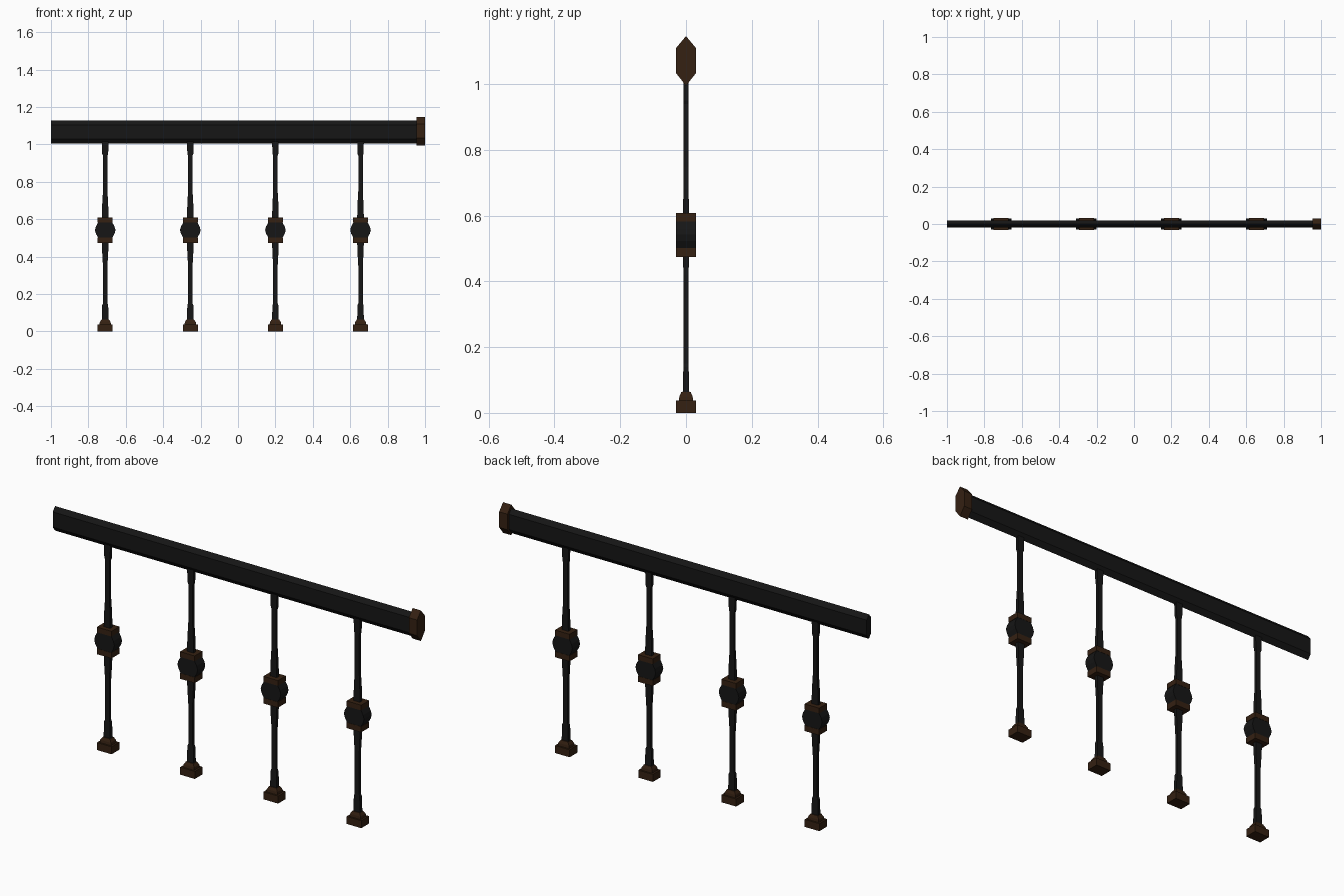
import bpy, bmesh

if "Cube" in bpy.data.objects:
    bpy.data.objects.remove(bpy.data.objects["Cube"])


def material(name, rgb):
    m = bpy.data.materials.new(name)
    m.diffuse_color = (*rgb, 1)
    m.use_nodes = True
    m.node_tree.nodes["Principled BSDF"].inputs["Base Color"].default_value = m.diffuse_color
    return m


IRON = material("dark_iron", (0.008, 0.008, 0.008))
BRONZE = material("aged_bronze", (0.035, 0.015, 0.006))


def skin(name, rings, mat):
    """Closed solid through rings of equal point count."""
    bm = bmesh.new()
    loops = [[bm.verts.new(p) for p in r] for r in rings]
    n = len(loops[0])
    for a, b in zip(loops, loops[1:]):
        for i in range(n):
            bm.faces.new((a[i], a[(i + 1) % n], b[(i + 1) % n], b[i]))
    bm.faces.new(loops[0])
    bm.faces.new(loops[-1])
    bmesh.ops.recalc_face_normals(bm, faces=bm.faces)
    me = bpy.data.meshes.new(name)
    bm.to_mesh(me)
    bm.free()
    me.materials.append(mat)
    ob = bpy.data.objects.new(name, me)
    bpy.context.collection.objects.link(ob)
    return ob


def stack(name, x, levels, mat):
    """Rectangular sections (z, half x, half y) stacked upward."""
    return skin(name, [[(x - w, -d, z), (x + w, -d, z), (x + w, d, z), (x - w, d, z)]
                       for z, w, d in levels], mat)


def hex_bar(name, x0, x1, half_y, zs, mat):
    """Pointed hexagonal bar running along x."""
    b, lo, hi, t = zs
    sec = [(0, b), (half_y, lo), (half_y, hi), (0, t), (-half_y, hi), (-half_y, lo)]
    return skin(name, [[(x, y, z) for y, z in sec] for x in (x0, x1)], mat)


# Handrail and its end cap
hex_bar("handrail", -1.0, 0.96, 0.018, (1.006, 1.03, 1.105, 1.127), IRON)
hex_bar("handrail_end_cap", 0.955, 1.0, 0.03, (0.995, 1.033, 1.11, 1.146), BRONZE)

for i in range(4):
    x = -0.71 + 0.455 * i
    # Stepped foot
    stack(f"foot_{i}", x, [(0, .04, .03), (.037, .04, .03), (.037, .031, .022),
                           (.05, .029, .02), (.064, .02, .014)], BRONZE)
    # Slender waisted shafts below and above the knot
    stack(f"lower_shaft_{i}", x, [(.06, .018, .01), (.14, .016, .008), (.15, .012, .007),
                                  (.35, .012, .007), (.42, .016, .008), (.48, .018, .009)], IRON)
    stack(f"upper_shaft_{i}", x, [(.60, .018, .009), (.68, .016, .008), (.75, .012, .007),
                                  (.94, .012, .007), (.95, .016, .007), (1.03, .018, .008)], IRON)
    # Knot: bulging core between two collars
    stack(f"knot_{i}", x, [(.502, .038, .03), (.523, .05, .03), (.542, .055, .03),
                           (.561, .05, .03), (.582, .038, .03)], IRON)
    for part, z0, z1 in (("lower", .474, .502), ("upper", .582, .608)):
        stack(f"{part}_collar_{i}", x, [(z0, .04, .031), (z1, .04, .031)], BRONZE)
